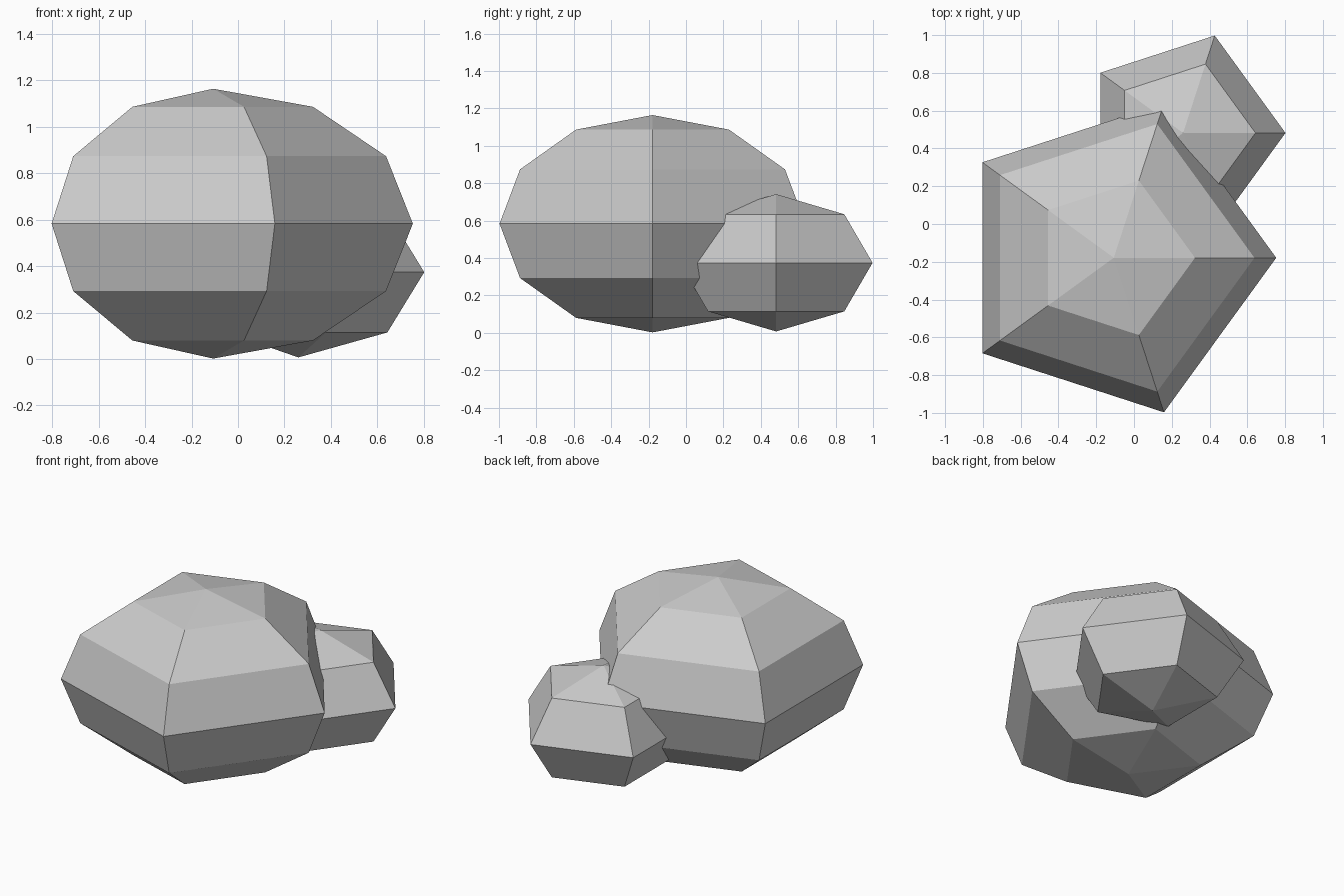
import bpy
from math import radians

if "Cube" in bpy.data.objects:
    bpy.data.objects.remove(bpy.data.objects["Cube"])


def boulder(name, rings, centre, radius, half_height):
    """Five-sided, flat-faced squashed sphere with one corner facing +x."""
    bpy.ops.mesh.primitive_uv_sphere_add(
        segments=5, ring_count=rings, radius=1, location=centre,
        rotation=(0, 0, radians(-90)))
    rock = bpy.context.object
    rock.name = name
    rock.scale = (radius, radius, half_height)
    bpy.ops.object.transform_apply(location=False, rotation=True, scale=True)
    bpy.ops.object.shade_flat()
    return rock


# Main boulder
boulder("large_rock", 6, (-0.107, -0.179, 0.583), 0.86, 0.581)

# Smaller boulder leaning into its back right side
boulder("small_rock", 4, (0.26, 0.482, 0.374), 0.542, 0.367)
